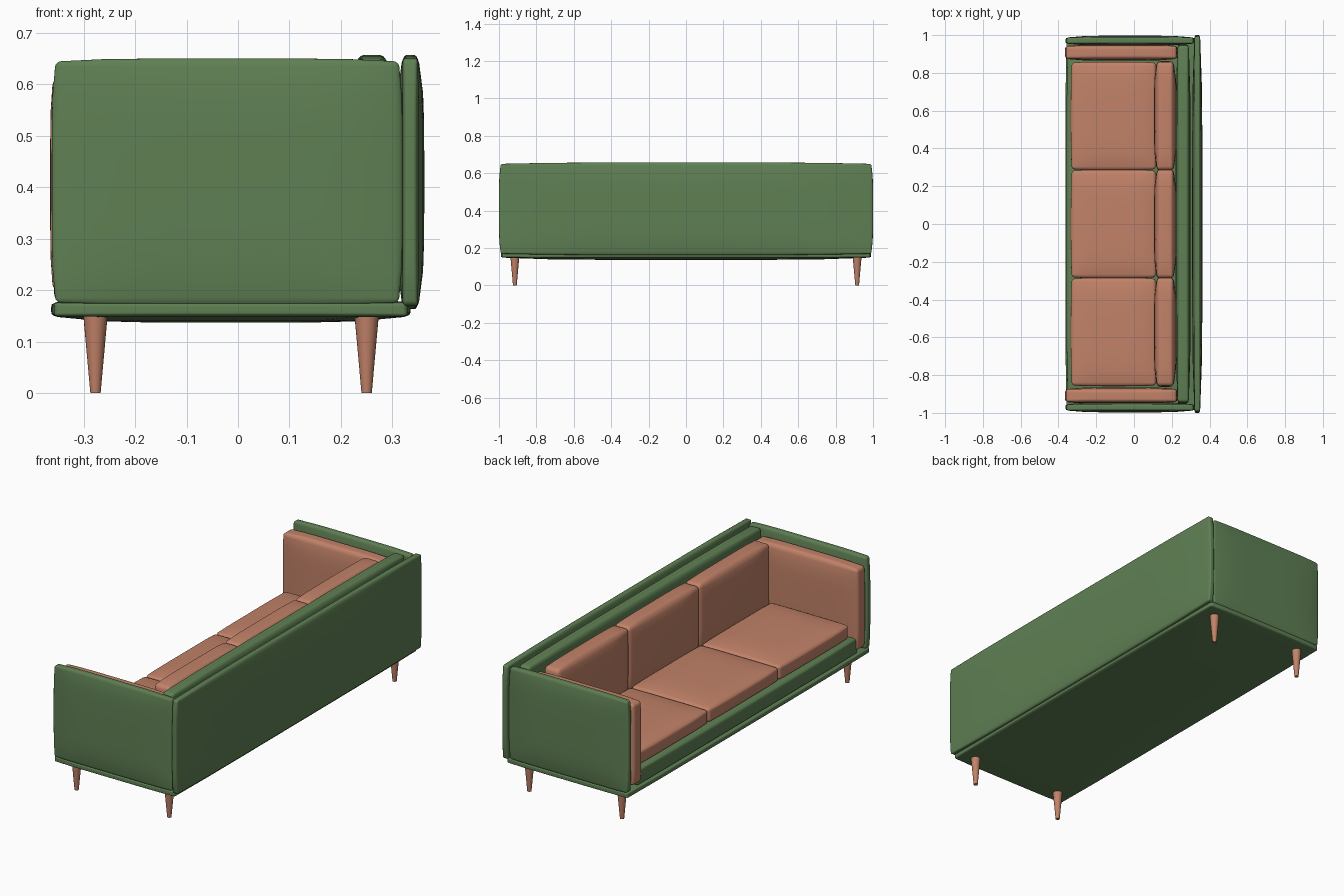
import bpy, bmesh
from mathutils import Vector

if "Cube" in bpy.data.objects:
    bpy.data.objects.remove(bpy.data.objects["Cube"])


def material(name, rgb):
    m = bpy.data.materials.new(name)
    m.diffuse_color = (*rgb, 1)
    m.use_nodes = True
    m.node_tree.nodes["Principled BSDF"].inputs["Base Color"].default_value = m.diffuse_color
    return m


GREEN = material("green fabric", (0.115, 0.215, 0.088))
TAN = material("terracotta", (0.54, 0.225, 0.14))


def finish(bm, name, mat):
    bmesh.ops.recalc_face_normals(bm, faces=bm.faces)
    me = bpy.data.meshes.new(name)
    bm.to_mesh(me)
    bm.free()
    me.materials.append(mat)
    me.polygons.foreach_set("use_smooth", [True] * len(me.polygons))
    ob = bpy.data.objects.new(name, me)
    bpy.context.collection.objects.link(ob)
    return ob


def pad(name, xr, yr, zr, mat, r=0.01, bulge=(0.01, 0.01, 0.01)):
    """Upholstered panel: rounded box whose faces swell toward the middle."""
    lo = Vector((xr[0], yr[0], zr[0]))
    hi = Vector((xr[1], yr[1], zr[1]))
    mid, h = (lo + hi) / 2, (hi - lo) / 2
    bm = bmesh.new()
    bmesh.ops.create_cube(bm, size=2)
    bmesh.ops.subdivide_edges(bm, edges=bm.edges[:], cuts=11, use_grid_fill=True)
    for v in bm.verts:
        p, q, d = Vector(), Vector(), Vector()
        for i in range(3):
            k = round((v.co[i] + 1) * 6)            # tick 0..12
            a, s = abs(k - 6), (1 if k >= 6 else -1)
            core = h[i] - r
            q[i] = s * core * min(a / 4, 1)
            d[i] = s * r * (0, 0, 0, 0, 0, 0.414, 1)[a]
        if d.length > 0:
            d = d.normalized() * r
        p = q + d
        n = [abs(p[i]) / h[i] for i in range(3)]
        for i in range(3):
            j, k = (i + 1) % 3, (i + 2) % 3
            swell = (1 - min(n[j], 1) ** 5) * (1 - min(n[k], 1) ** 5)
            v.co[i] = mid[i] + p[i] * (1 - bulge[i] * (1 - swell) / h[i])
    return finish(bm, name, mat)


# Base slab and seat platform
pad("base", (-0.363, 0.335), (-0.99, 0.99), (0.137, 0.188), GREEN, 0.009, (0.006, 0.006, 0.012))
pad("seat_platform", (-0.358, 0.24), (-0.9, 0.9), (0.17, 0.268), GREEN, 0.012, (0.006, 0.005, 0.008))

# Back: outer shell and inner pad
pad("back_shell", (0.308, 0.362), (-1.0, 1.0), (0.163, 0.657), GREEN, 0.01, (0.012, 0.01, 0.007))
pad("back_pad", (0.22, 0.3), (-0.952, 0.952), (0.17, 0.657), GREEN, 0.015, (0.01, 0.01, 0.008))

# Arms: outer shell and inner cushion on each side
for side, s in (("left", 1), ("right", -1)):
    pad(side + "_arm_shell", (-0.362, 0.32), sorted((s * 0.945, s * 0.997)), (0.17, 0.65),
        GREEN, 0.01, (0.008, 0.01, 0.006))
    pad(side + "_arm_cushion", (-0.365, 0.23), sorted((s * 0.865, s * 0.952)), (0.19, 0.62),
        TAN, 0.014, (0.006, 0.01, 0.008))

# Three seat cushions and three back cushions
for i, y in enumerate((-0.572, 0, 0.572)):
    pad(f"seat_cushion_{i + 1}", (-0.335, 0.12), (y - 0.287, y + 0.287), (0.25, 0.345),
        TAN, 0.015, (0.006, 0.006, 0.012))
    pad(f"back_cushion_{i + 1}", (0.106, 0.224), (y - 0.29, y + 0.29), (0.3, 0.637),
        TAN, 0.018, (0.016, 0.006, 0.008))

# Tapered legs
for xn, x in (("front", -0.277), ("back", 0.25)):
    for yn, y in (("left", 0.915), ("right", -0.915)):
        bm = bmesh.new()
        bmesh.ops.create_cone(bm, cap_ends=True, segments=24, radius1=0.01, radius2=0.024, depth=0.155)
        bmesh.ops.translate(bm, verts=bm.verts, vec=(x, y, 0.0775))
        leg = finish(bm, f"{xn}_{yn}_leg", TAN)
        for p in leg.data.polygons:
            p.use_smooth = len(p.vertices) == 4
